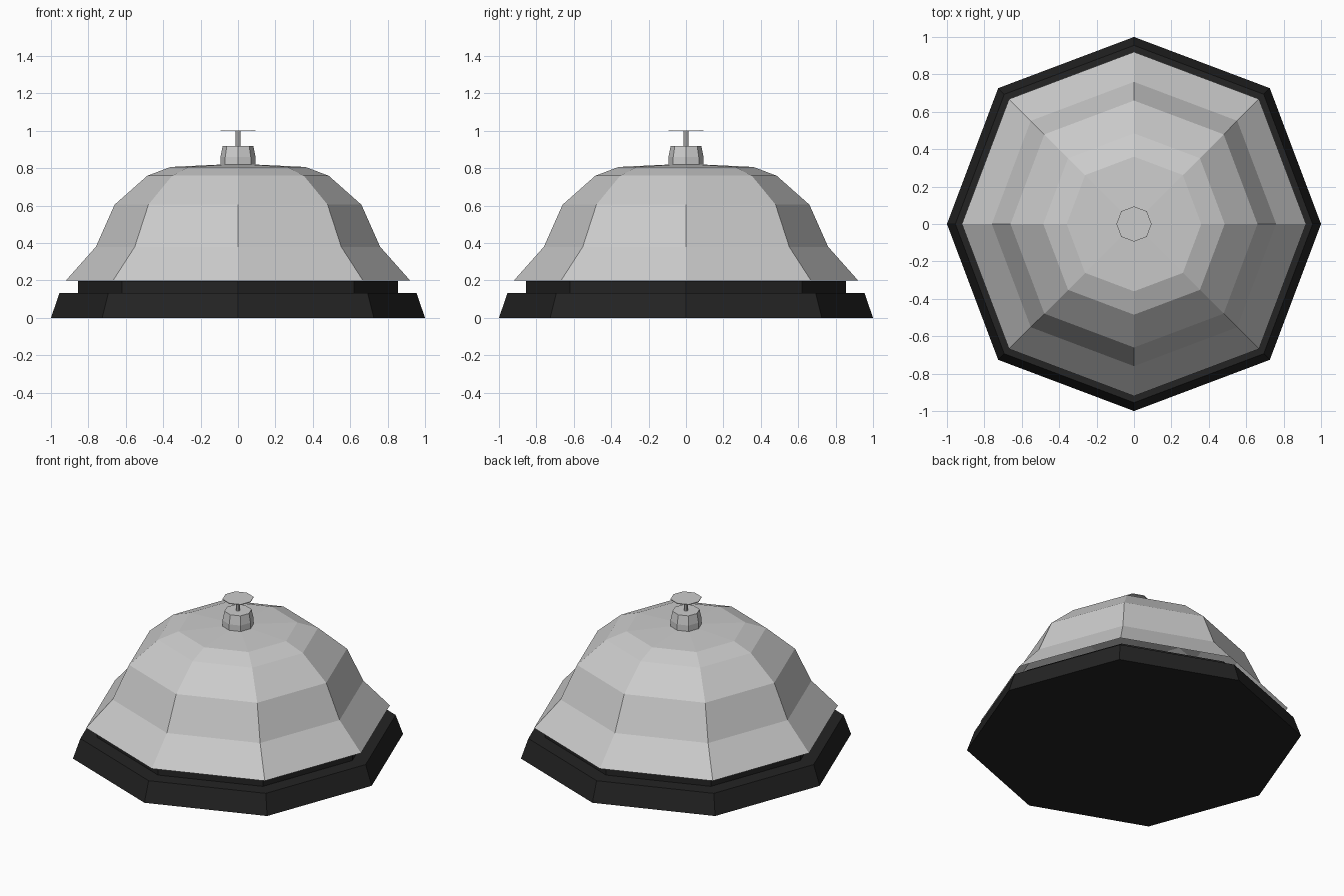
import bpy, bmesh
from math import cos, sin, pi

if "Cube" in bpy.data.objects:
    bpy.data.objects.remove(bpy.data.objects["Cube"])

SIDES = 8
DIAGONAL = 1.027  # diagonal corners sit slightly further out


def lathe(name, profile, material=None, cap_bottom=True, cap_top=True):
    """Eight-sided turned part from (radius, z) points, listed bottom to top."""
    bm = bmesh.new()
    rings = []
    for r, z in profile:
        ring = []
        for i in range(SIDES):
            a = 2 * pi * i / SIDES
            k = r * (DIAGONAL if i % 2 else 1)
            ring.append(bm.verts.new((k * cos(a), k * sin(a), z)))
        rings.append(ring)
    for lo, hi in zip(rings, rings[1:]):
        for i in range(SIDES):
            j = (i + 1) % SIDES
            bm.faces.new((lo[i], lo[j], hi[j], hi[i]))
    if cap_bottom:
        bm.faces.new(rings[0][::-1])
    if cap_top:
        bm.faces.new(rings[-1])
    mesh = bpy.data.meshes.new(name)
    bm.to_mesh(mesh)
    bm.free()
    obj = bpy.data.objects.new(name, mesh)
    bpy.context.collection.objects.link(obj)
    if material:
        mesh.materials.append(material)
    return obj


black = bpy.data.materials.new("black_base")
black.diffuse_color = (0.017, 0.017, 0.017, 1)
black.use_nodes = True
black.node_tree.nodes["Principled BSDF"].inputs["Base Color"].default_value = black.diffuse_color

# Black stepped base
lathe("base", [(1.0, 0), (0.955, 0.132), (0.855, 0.132), (0.855, 0.198)], black)

# Flared bell shell, open underneath
lathe("bell_dome", [(0.92, 0.2), (0.76, 0.38), (0.66, 0.605), (0.485, 0.76),
                    (0.36, 0.807), (0.09, 0.82)], cap_bottom=False)

# Collar, plunger rod and thin press button
lathe("collar", [(0.094, 0.815), (0.094, 0.86), (0.082, 0.92)])
lathe("plunger_rod", [(0.013, 0.91), (0.013, 1.0)])
lathe("press_button", [(0.094, 0.998), (0.094, 1.003)])
